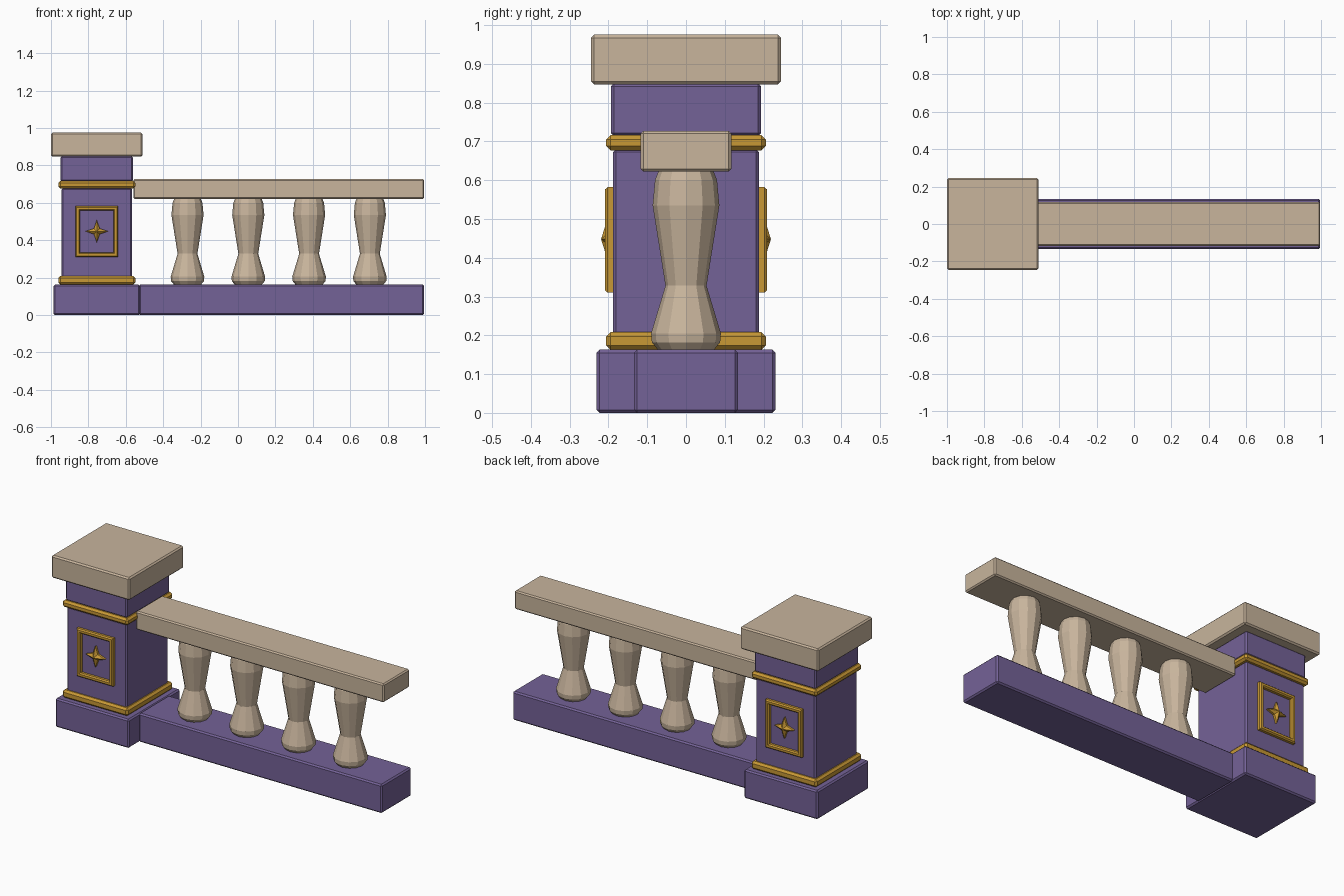
import bpy, bmesh, math
from mathutils import Vector

cube = bpy.data.objects.get("Cube")
if cube:
    bpy.data.objects.remove(cube, do_unlink=True)


def make_material(name, rgb):
    mat = bpy.data.materials.new(name)
    mat.use_nodes = True
    mat.diffuse_color = (*rgb, 1)
    mat.node_tree.nodes["Principled BSDF"].inputs["Base Color"].default_value = (*rgb, 1)
    return mat


STONE = make_material("tan stone", (0.58, 0.46, 0.335))
PURPLE = make_material("purple stone", (0.175, 0.122, 0.31))
GOLD = make_material("gold trim", (0.58, 0.315, 0.035))


def add_object(name, bm, mat, bevel=0):
    bmesh.ops.recalc_face_normals(bm, faces=bm.faces)
    mesh = bpy.data.meshes.new(name)
    bm.to_mesh(mesh)
    bm.free()
    mesh.materials.append(mat)
    obj = bpy.data.objects.new(name, mesh)
    bpy.context.collection.objects.link(obj)
    if bevel:
        mod = obj.modifiers.new("chamfer", "BEVEL")
        mod.width = bevel
        mod.segments = 1
    return obj


def block(name, x0, x1, half_depth, z0, z1, mat, bevel=0.007):
    """Chamfered block centred on y = 0."""
    bm = bmesh.new()
    bmesh.ops.create_cube(bm, size=1)
    for v in bm.verts:
        v.co = Vector(((x0 + x1) / 2 + v.co.x * (x1 - x0),
                       v.co.y * 2 * half_depth,
                       (z0 + z1) / 2 + v.co.z * (z1 - z0)))
    return add_object(name, bm, mat, bevel)


# Pillar, stacked from the ground up
PX = -0.755
for name, half, z0, z1, mat, bevel in (
    ("pillar_base", 0.231, 0, 0.163, PURPLE, 0.008),
    ("lower_gold_band", 0.206, 0.163, 0.208, GOLD, 0.011),
    ("pillar_shaft", 0.188, 0.2, 0.68, PURPLE, 0.008),
    ("upper_gold_band", 0.206, 0.677, 0.716, GOLD, 0.011),
    ("pillar_neck", 0.193, 0.713, 0.85, PURPLE, 0.008),
    ("pillar_cap", 0.245, 0.847, 0.975, STONE, 0.008),
):
    block(name, PX - half, PX + half, half, z0, z1, mat, bevel)

# Low wall and hand rail
block("low_wall", -0.53, 0.995, 0.134, 0, 0.163, PURPLE, 0.008)
block("hand_rail", -0.56, 0.995, 0.117, 0.622, 0.727, STONE)


def ring_frame(name, side):
    """Raised rectangular frame on the front (-1) or back (+1) of the pillar."""
    bm = bmesh.new()
    rings = []
    for hx, hz, y in ((0.114, 0.136, 0.18), (0.114, 0.136, 0.202), (0.108, 0.130, 0.209),
                      (0.096, 0.118, 0.209), (0.090, 0.112, 0.202), (0.090, 0.112, 0.18)):
        rings.append([bm.verts.new((PX + sx * hx, side * y, 0.446 + sz * hz))
                      for sx, sz in ((-1, -1), (1, -1), (1, 1), (-1, 1))])
    for a, b in zip(rings, rings[1:] + rings[:1]):
        for i in range(4):
            j = (i + 1) % 4
            bm.faces.new((a[i], a[j], b[j], b[i]))
    add_object(name, bm, GOLD)


def star(name, side):
    """Four-pointed star rising to a ridge in the middle."""
    bm = bmesh.new()
    rim = {}
    for y in (0.18, 0.2):
        rim[y] = []
        for i in range(8):
            r = 0.022 if i % 2 else 0.06
            a = i * math.pi / 4
            rim[y].append(bm.verts.new((PX + r * math.cos(a), side * y, 0.448 + r * math.sin(a))))
    tip = bm.verts.new((PX, side * 0.219, 0.448))
    back, front = rim[0.18], rim[0.2]
    bm.faces.new(back)
    for i in range(8):
        j = (i + 1) % 8
        bm.faces.new((back[i], back[j], front[j], front[i]))
        bm.faces.new((front[i], front[j], tip))
    add_object(name, bm, GOLD)


for label, side in (("front", -1), ("back", 1)):
    ring_frame(label + "_frame", side)
    star(label + "_star", side)

# Turned balusters
PROFILE = ((0.070, 0.160), (0.088, 0.182), (0.090, 0.205), (0.053, 0.328),
           (0.086, 0.535), (0.080, 0.600), (0.070, 0.625))
SIDES = 12
for n in range(4):
    bm = bmesh.new()
    rings = [[bm.verts.new((-0.27 + n * 0.325 + r * math.cos(math.tau * i / SIDES),
                            r * math.sin(math.tau * i / SIDES), z))
              for i in range(SIDES)] for r, z in PROFILE]
    for a, b in zip(rings, rings[1:]):
        for i in range(SIDES):
            j = (i + 1) % SIDES
            bm.faces.new((a[i], a[j], b[j], b[i]))
    bm.faces.new(rings[0])
    bm.faces.new(rings[-1])
    add_object("baluster_%d" % (n + 1), bm, STONE)
